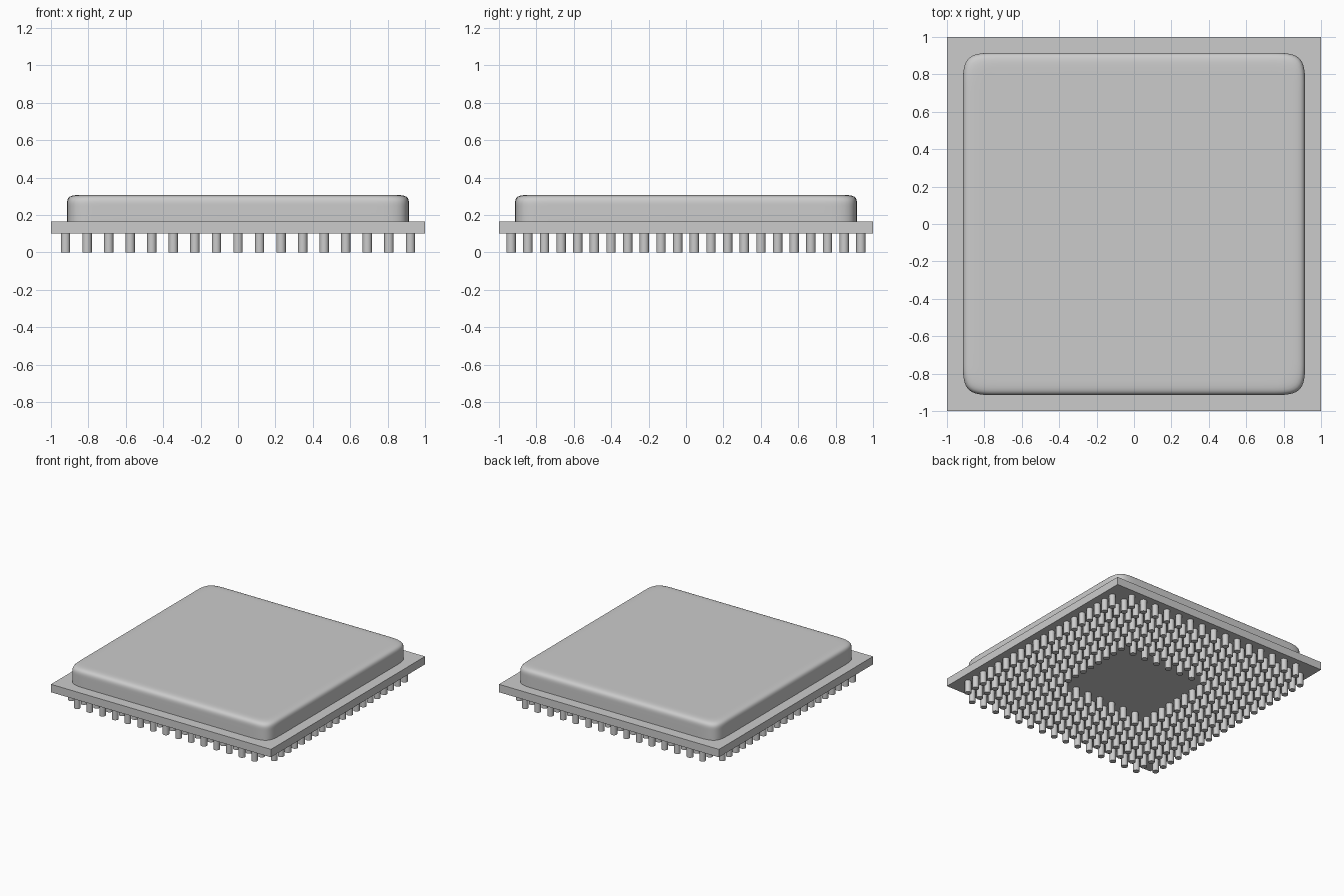
import bpy, bmesh, math
from mathutils import Matrix

if "Cube" in bpy.data.objects:
    bpy.data.objects.remove(bpy.data.objects["Cube"])

BASE_Z, PLATE_Z, TOP_Z = 0.10, 0.165, 0.307


def make_object(name, bm, smooth=False):
    bmesh.ops.recalc_face_normals(bm, faces=bm.faces)
    mesh = bpy.data.meshes.new(name)
    bm.to_mesh(mesh)
    bm.free()
    obj = bpy.data.objects.new(name, mesh)
    bpy.context.collection.objects.link(obj)
    if smooth:
        bpy.ops.object.select_all(action='DESELECT')
        obj.select_set(True)
        bpy.context.view_layer.objects.active = obj
        bpy.ops.object.shade_smooth_by_angle(angle=math.radians(35))
    return obj


# Flat square carrier plate
bm = bmesh.new()
bmesh.ops.create_cube(bm, size=1, matrix=Matrix.Translation((0, 0, (BASE_Z + PLATE_Z) / 2))
                      @ Matrix.Diagonal((2, 2, PLATE_Z - BASE_Z, 1)))
make_object("carrier_plate", bm)


# Soft corner: distances from a sharp corner, along each of its two edges
def soft_corner(da, db, steps):
    ts = [i / steps for i in range(steps + 1)]
    first = [(da * (1 - t + t**3 / 6), db * t**3 / 6) for t in ts]
    second = [(da * t**3 / 6, db * (1 - t + t**3 / 6)) for t in reversed(ts[:-1])]
    return first + second


# Lid: rounded square outline, stacked in rings that roll over at the top
HALF = 0.915
outline = []
for k in range(4):
    c, s = math.cos(k * math.pi / 2), math.sin(k * math.pi / 2)
    for a, b in soft_corner(0.18, 0.18, 6):
        x, y = HALF - b, HALF - a
        outline.append((x * c - y * s, x * s + y * c))

rings = [(0.0, PLATE_Z - 0.005)]
rings += [(inset, TOP_Z - drop) for drop, inset in soft_corner(0.06, 0.09, 5)]
bm = bmesh.new()
loops = []
for inset, z in rings:
    f = (HALF - inset) / HALF
    loops.append([bm.verts.new((x * f, y * f, z)) for x, y in outline])
n = len(outline)
for low, high in zip(loops, loops[1:]):
    for i in range(n):
        j = (i + 1) % n
        bm.faces.new((low[i], low[j], high[j], high[i]))
bm.faces.new(loops[0][::-1])
bm.faces.new(loops[-1])
make_object("lid", bm, smooth=True)

# Contact pins: grid without the four corners and the central window
COLS, ROWS = 17, 22
bm = bmesh.new()
for i in range(COLS):
    for j in range(ROWS):
        at_corner = i in (0, COLS - 1) and j in (0, ROWS - 1)
        in_window = 5 <= i < COLS - 5 and 7 <= j < ROWS - 7
        if at_corner or in_window:
            continue
        x = -0.922 + 1.844 * i / (COLS - 1)
        y = -0.935 + 1.87 * j / (ROWS - 1)
        bmesh.ops.create_cone(bm, cap_ends=True, segments=16, radius1=0.025, radius2=0.025,
                              depth=BASE_Z, matrix=Matrix.Translation((x, y, BASE_Z / 2)))
make_object("contact_pins", bm, smooth=True)
